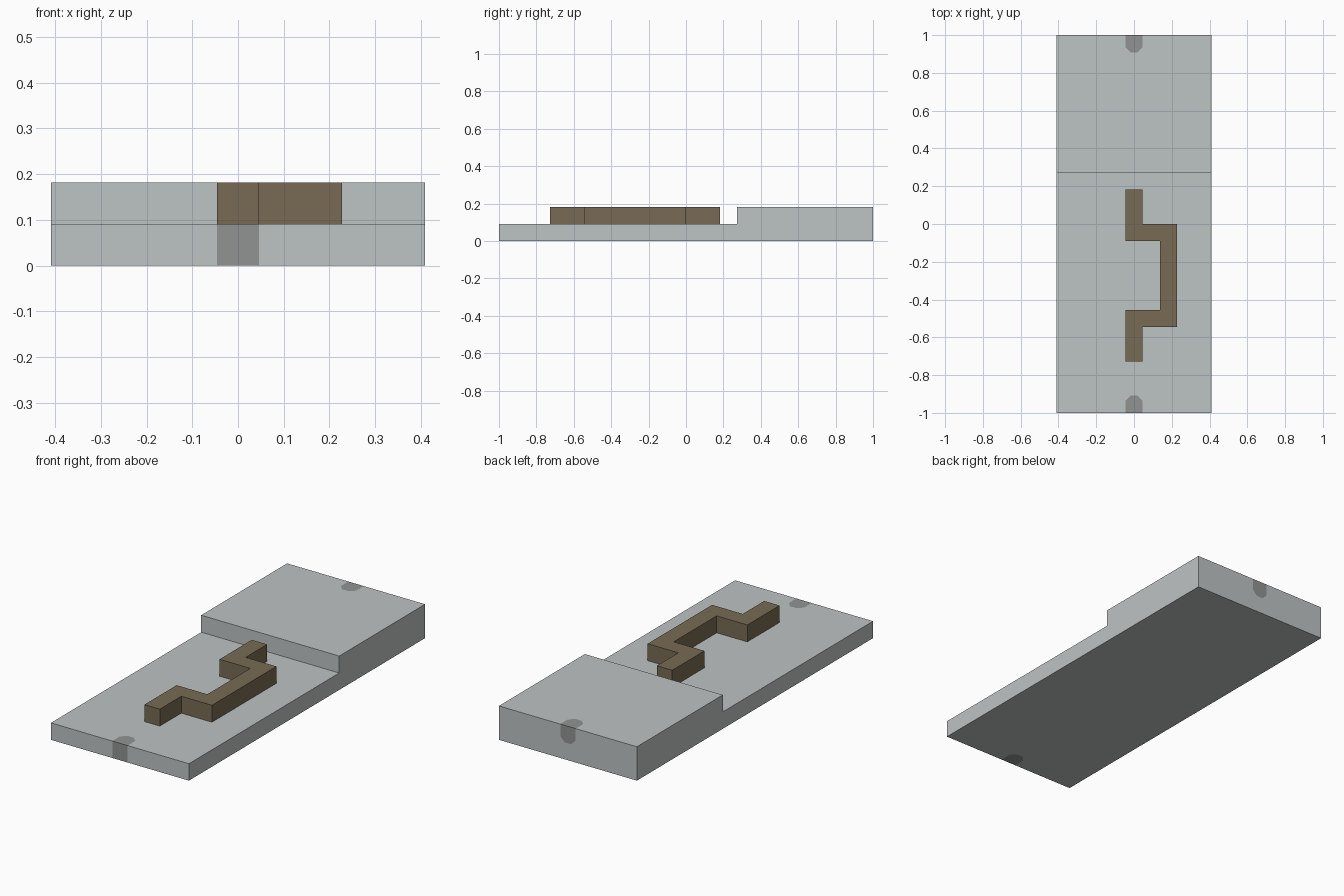
import bpy
import bmesh
from mathutils import Vector

cube = bpy.data.objects.get("Cube")
if cube:
    bpy.data.objects.remove(cube, do_unlink=True)

U = 1 / 11            # layout module
W = U / 2             # half width of the channel marks
CUT = W * (1 + 2 ** 0.5)


def linear(c):
    c /= 255
    return c / 12.92 if c <= 0.04045 else ((c + 0.055) / 1.055) ** 2.4


def material(name, rgb):
    mat = bpy.data.materials.new(name)
    color = [linear(c) for c in rgb] + [1]
    mat.use_nodes = True
    mat.diffuse_color = color
    bsdf = next(n for n in mat.node_tree.nodes if n.type == 'BSDF_PRINCIPLED')
    bsdf.inputs["Base Color"].default_value = color
    return mat


def prism(points, offset):
    """Extrude a flat outline along the offset vector."""
    bm = bmesh.new()
    face = bm.faces.new([bm.verts.new(p) for p in points])
    result = bmesh.ops.extrude_face_region(bm, geom=[face], use_keep_orig=True)
    verts = [v for v in result["geom"] if isinstance(v, bmesh.types.BMVert)]
    bmesh.ops.translate(bm, verts=verts, vec=offset)
    bmesh.ops.recalc_face_normals(bm, faces=bm.faces)
    return bm


def finish(bm, name, mats):
    mesh = bpy.data.meshes.new(name)
    bm.to_mesh(mesh)
    bm.free()
    for mat in mats:
        mesh.materials.append(mat)
    obj = bpy.data.objects.new(name, mesh)
    bpy.context.collection.objects.link(obj)


light_gray = material("light gray", (190, 195, 195))
mark_gray = material("mark gray", (145, 147, 147))
brown = material("brown", (120, 107, 83))

# Stepped base slab, extruded across its width
half = 4.5 * U
side = [(-11, 0), (11, 0), (11, 2), (3, 2), (3, 1), (-11, 1)]
slab = prism([(-half, y * U, z * U) for y, z in side], (2 * half, 0, 0))


# Imprint the outlines of the chamfered end marks
def slice_slab(point, normal):
    geom = slab.verts[:] + slab.edges[:] + slab.faces[:]
    bmesh.ops.bisect_plane(slab, geom=geom, plane_co=point,
                           plane_no=normal, dist=1e-6)


ends = [((0, -1, 0), (0, 1, 0)),        # inward from the front edge
        ((0, 1, 0), (0, -1, 0)),        # inward from the back edge
        ((0, 0, 2 * U), (0, 0, -1))]    # down from the top of the back face
for s in (-1, 1):
    slice_slab((s * W, 0, 0), (1, 0, 0))
for origin, inward in ends:
    origin, inward = Vector(origin), Vector(inward)
    slice_slab(origin + inward * U, inward)
    for s in (-1, 1):
        slice_slab(origin + inward * CUT, inward + Vector((s, 0, 0)))


def in_mark(x, depth):
    return abs(x) < W and depth < U and abs(x) + depth < CUT


def marked(face):
    x, y, z = face.calc_center_median()
    n = face.normal
    if n.y < -0.5:
        return y < -0.9 and abs(x) < W
    if n.y > 0.5:
        return in_mark(x, 2 * U - z)
    if n.z > 0.5:
        return in_mark(x, 1 - abs(y))
    return n.z < -0.5 and in_mark(x, y + 1)


slab.normal_update()
for f in slab.faces:
    f.material_index = int(marked(f))
bmesh.ops.dissolve_limit(slab, angle_limit=0.01, verts=slab.verts,
                         edges=slab.edges, delimit={'MATERIAL'})
finish(slab, "base_slab", [light_gray, mark_gray])

# Raised winding ridge on the lower deck
outline = [(-.5, 2), (.5, 2), (.5, 0), (2.5, 0), (2.5, -6), (.5, -6),
           (.5, -8), (-.5, -8), (-.5, -5), (1.5, -5), (1.5, -1), (-.5, -1)]
ridge = prism([(x * U, y * U, U) for x, y in outline], (0, 0, U))
finish(ridge, "winding_ridge", [brown])
